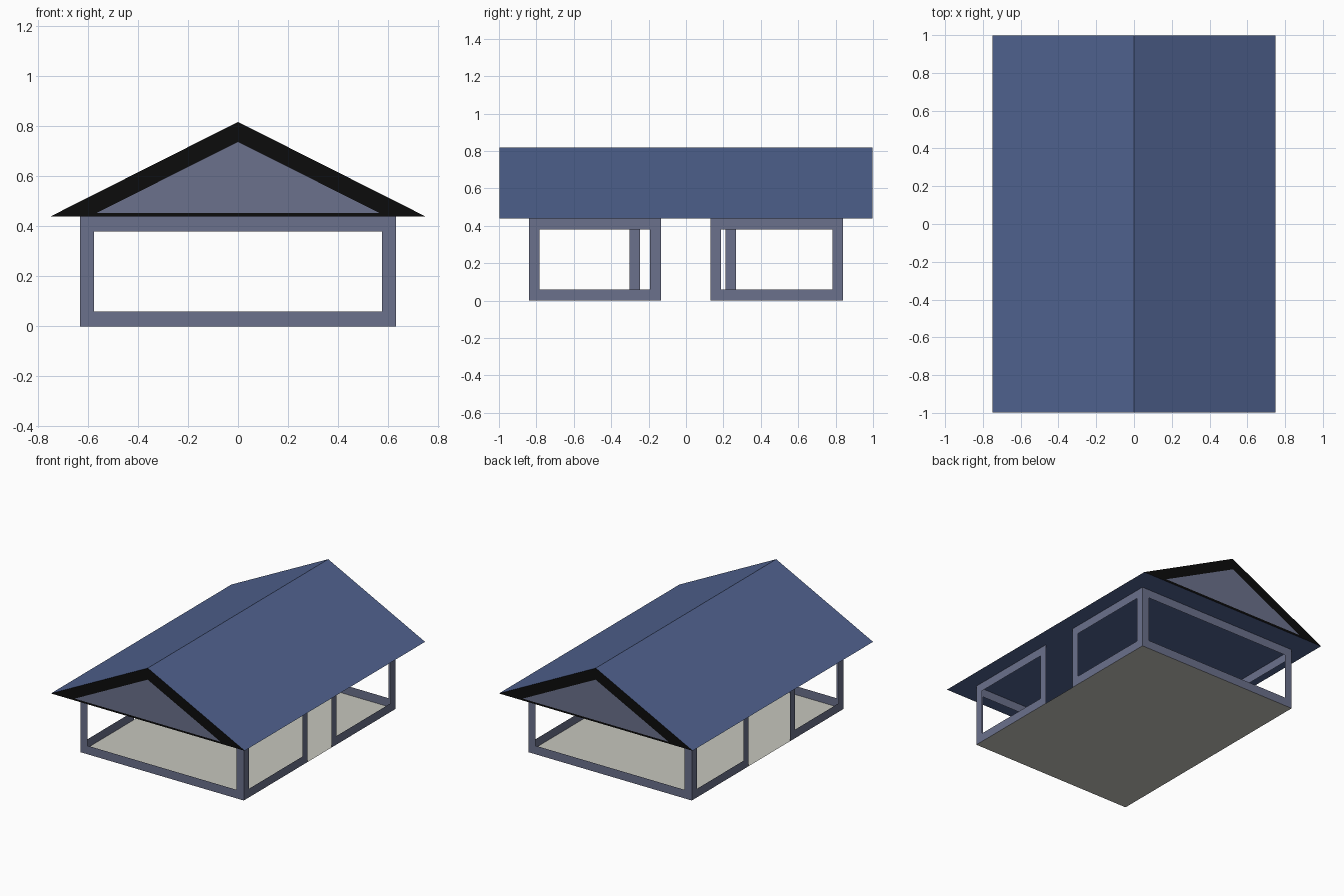
import bpy

if "Cube" in bpy.data.objects:
    bpy.data.objects.remove(bpy.data.objects["Cube"])


def material(name, r, g, b):
    """Flat material from sRGB 0-255 values."""
    lin = [((c / 255 + 0.055) / 1.055) ** 2.4 if c > 10 else c / 255 / 12.92 for c in (r, g, b)]
    m = bpy.data.materials.new(name)
    m.diffuse_color = (*lin, 1)
    m.use_nodes = True
    m.node_tree.nodes["Principled BSDF"].inputs["Base Color"].default_value = m.diffuse_color
    return m


ROOF = material("roof_blue", 80, 98, 143)
FRAME = material("frame_slate", 107, 113, 140)
TRIM = material("trim_black", 12, 12, 12)
FLOOR = material("floor_stone", 199, 199, 190)


def build(name, verts, faces, mats, ids=None):
    me = bpy.data.meshes.new(name)
    me.from_pydata(verts, [], faces)
    for m in mats:
        me.materials.append(m)
    for p, i in zip(me.polygons, ids or [0] * len(faces)):
        p.material_index = i
    ob = bpy.data.objects.new(name, me)
    bpy.context.collection.objects.link(ob)
    return ob


W, D = 0.633, 0.84          # half width and half depth of the walls
EAVE, RIDGE = 0.44, 0.818   # roof heights
BAR, RAIL = 0.057, 0.06     # post and rail widths


def wall_frame(name, a, b, place, flip):
    """Sheet frame from a to b along a wall, with one open panel."""
    def ring(u0, u1, z0, z1):
        return [place(u, z) for u, z in ((u0, z0), (u1, z0), (u1, z1), (u0, z1))]
    verts = ring(a, b, 0, EAVE) + ring(a + BAR, b - BAR, RAIL, EAVE - RAIL)
    faces = [(i, (i + 1) % 4, (i + 1) % 4 + 4, i + 4) for i in range(4)]
    if flip:
        faces = [f[::-1] for f in faces]
    build(name, verts, faces, [FRAME])


# Front and back wall frames
wall_frame("front_frame", -W, W, lambda u, z: (u, -D, z), False)
wall_frame("back_frame", -W, W, lambda u, z: (u, D, z), True)

# Side wall frames, with a doorway between each pair
for side, s, g0, g1 in (("right", 1, -0.135, 0.13), ("left", -1, -0.245, 0.21)):
    for part, a, b in (("front", -D, g0), ("rear", g1, D)):
        wall_frame(f"{side}_{part}_frame", a, b, lambda u, z: (s * W, u, z), s < 0)

# Floor sheet
build("floor", [(-W, -D, 0), (W, -D, 0), (W, D, 0), (-W, D, 0)], [(0, 1, 2, 3)], [FLOOR])

# Roof prism: blue slopes and underside, black gable ends
profile = [(-0.75, EAVE), (0.75, EAVE), (0, RIDGE)]
build("roof",
      [(x, y, z) for y in (-0.998, 0.998) for x, z in profile],
      [(0, 1, 2), (5, 4, 3), (0, 3, 4, 1), (1, 4, 5, 2), (2, 5, 3, 0)],
      [ROOF, TRIM], [1, 1, 0, 0, 0])

# Gable panels, just proud of the black ends
panel = [(-0.565, 0.454), (0.565, 0.454), (0, 0.738)]
for name, y, face in (("front_gable", -1, (0, 1, 2)), ("back_gable", 1, (2, 1, 0))):
    build(name, [(x, y, z) for x, z in panel], [face], [FRAME])
